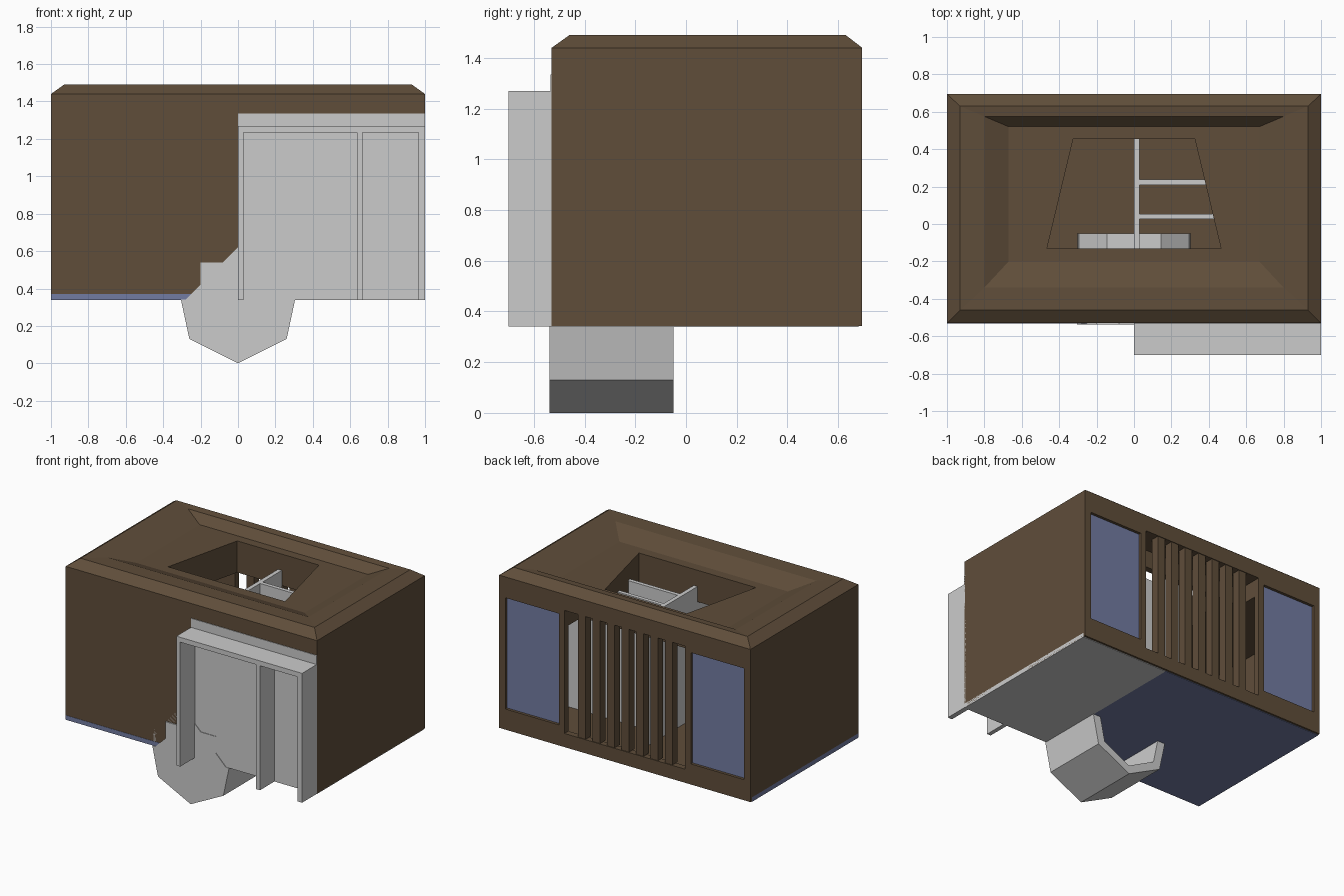
import bpy, bmesh

if "Cube" in bpy.data.objects:
    bpy.data.objects.remove(bpy.data.objects["Cube"])


def material(name, col):
    m = bpy.data.materials.new(name)
    m.diffuse_color = (*col, 1)
    m.use_nodes = True
    m.node_tree.nodes["Principled BSDF"].inputs["Base Color"].default_value = m.diffuse_color
    return m


brown = material("brown", (0.115, 0.075, 0.042))
blue = material("blue", (0.17, 0.20, 0.36))


def finish(name, bm, mat=None):
    bmesh.ops.recalc_face_normals(bm, faces=bm.faces)
    me = bpy.data.meshes.new(name)
    bm.to_mesh(me)
    bm.free()
    ob = bpy.data.objects.new(name, me)
    bpy.context.collection.objects.link(ob)
    if mat:
        me.materials.append(mat)
    return ob


def loft(name, loops, mat=None):
    """Join equal-length loops of points and cap both ends."""
    bm = bmesh.new()
    rings = [[bm.verts.new(p) for p in lp] for lp in loops]
    n = len(rings[0])
    for a, b in zip(rings, rings[1:]):
        for i in range(n):
            j = (i + 1) % n
            bm.faces.new((a[i], a[j], b[j], b[i]))
    bm.faces.new(rings[0])
    bm.faces.new(rings[-1])
    return finish(name, bm, mat)


def rect(x0, x1, y0, y1, z):
    return [(x0, y0, z), (x1, y0, z), (x1, y1, z), (x0, y1, z)]


def box(name, x0, x1, y0, y1, z0, z1, mat=None):
    return loft(name, [rect(x0, x1, y0, y1, z0), rect(x0, x1, y0, y1, z1)], mat)


def cut(ob, cutter):
    m = ob.modifiers.new("cut", 'BOOLEAN')
    m.operation = 'DIFFERENCE'
    m.solver = 'EXACT'
    m.object = cutter
    bpy.context.view_layer.objects.active = ob
    bpy.ops.object.modifier_apply(modifier=m.name)
    bpy.data.objects.remove(cutter)


# main body with chamfered top and sunken roof
body = loft("body", [
    rect(-1, 1, -0.53, 0.695, 0.342),
    rect(-1, 1, -0.53, 0.695, 1.44),
    rect(-0.93, 0.93, -0.46, 0.63, 1.49),
    rect(-0.8, 0.8, -0.34, 0.575, 1.485),
    rect(-0.67, 0.67, -0.2, 0.52, 1.427)], brown)

# hollow room, roof shaft, slat opening and window recesses
cut(body, box("cavity", -0.96, 0.96, -0.49, 0.65, 0.38, 1.2))
shaft = [(-0.465, -0.13), (0.465, -0.13), (0.325, 0.455), (-0.325, 0.455)]
cut(body, loft("shaft", [[(x, y, z) for x, y in shaft] for z in (1.0, 1.6)]))
cut(body, box("slat_opening", -0.48, 0.48, 0.5, 0.8, 0.44, 1.325))
for s in (-1, 1):
    a, b = sorted((s * 0.525, s * 0.95))
    cut(body, box("window_cut", a, b, 0.67, 0.8, 0.49, 1.29))
    box("window_pane", a, b, 0.655, 0.675, 0.49, 1.29, blue)

# vertical slats
for i in range(7):
    x = (i - 3) * 0.115
    box("slat", x - 0.03, x + 0.03, 0.63, 0.69, 0.44, 1.325, brown)

# floor plates
box("blue_floor", -1, 0.3, -0.532, 0.68, 0.338, 0.37, blue)
box("grey_floor", 0.3, 1, -0.532, 0.68, 0.338, 0.37)

# inner partition walls
box("partition_long", 0, 0.03, -0.5, 0.455, 0.37, 1.31)
for y in (0.04, 0.223):
    box("partition_cross", 0.03, 0.96, y - 0.014, y + 0.014, 0.37, 1.31)

# front porch frame
box("porch_panel", 0, 1, -0.534, -0.52, 0.34, 1.335)
box("porch_lintel", 0, 1, -0.7, -0.53, 1.235, 1.27)
for x0, x1 in ((0, 0.03), (0.635, 0.665), (0.965, 1)):
    box("porch_post", x0, x1, -0.7, -0.53, 0.34, 1.237)

# keel tube below the body, open at the rear
half = [(0.26, 0.13), (0.305, 0.34), (0.295, 0.5), (0.145, 0.62)]
outer = [(0, 0)] + half + [(-x, z) for x, z in reversed(half)]
inner = [(x * 0.8, 0.34 + (z - 0.34) * 0.82) for x, z in outer]
bm = bmesh.new()
rings = [[bm.verts.new((x, y, z)) for x, z in prof]
         for prof, y in ((outer, -0.53), (outer, -0.05), (inner, -0.05), (inner, -0.53))]
for a, b in zip(rings, rings[1:] + rings[:1]):
    for i in range(len(a)):
        j = (i + 1) % len(a)
        bm.faces.new((a[i], a[j], b[j], b[i]))
tube = finish("keel_tube", bm)

# stepped front plate closing the keel
steps = [(0.26, 0.13), (0.305, 0.34), (0.28, 0.34), (0.2, 0.42), (0.2, 0.54), (0.08, 0.54)]
plate = [(0, 0)] + steps + [(0, 0.62)] + [(-x, z) for x, z in reversed(steps)]
loft("keel_front_plate", [[(x, y, z) for x, z in plate] for y in (-0.538, -0.51)])
